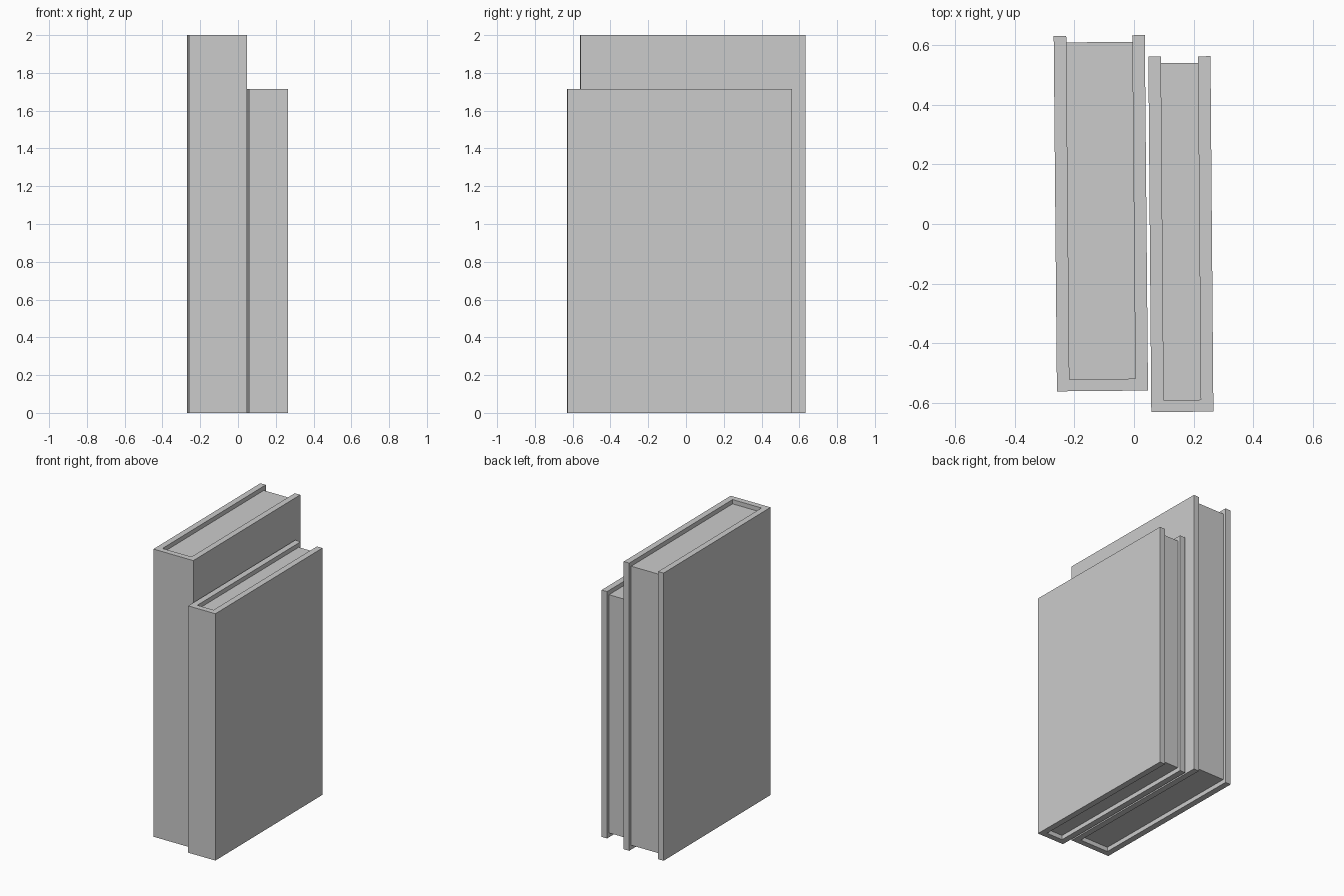
import bpy, bmesh, math

if "Cube" in bpy.data.objects:
    bpy.data.objects.remove(bpy.data.objects["Cube"])

BOARD = 0.042      # cover board thickness
SPINE = 0.04       # spine thickness
INSET = 0.03       # pages set back from top and bottom
FORE_INSET = 0.022 # pages set back from the open edge


def extrude_profile(name, points, z0, z1, centre, angle):
    """Extrude a flat outline upwards into a closed solid."""
    bm = bmesh.new()
    face = bm.faces.new([bm.verts.new((x, y, z0)) for x, y in points])
    res = bmesh.ops.extrude_face_region(bm, geom=[face])
    top = [g for g in res["geom"] if isinstance(g, bmesh.types.BMVert)]
    bmesh.ops.translate(bm, verts=top, vec=(0, 0, z1 - z0))
    bmesh.ops.recalc_face_normals(bm, faces=bm.faces)
    mesh = bpy.data.meshes.new(name)
    bm.to_mesh(mesh)
    bm.free()
    ob = bpy.data.objects.new(name, mesh)
    ob.location = (centre[0], centre[1], 0)
    ob.rotation_euler.z = angle
    bpy.context.collection.objects.link(ob)
    return ob


def book(name, width, depth, height, centre, degrees):
    w, d = width / 2, depth / 2
    wi, front = w - BOARD, -d + SPINE
    angle = math.radians(degrees)
    # U-shaped cover: spine at the front, boards either side
    cover = [(-w, -d), (w, -d), (w, d), (wi, d),
             (wi, front), (-wi, front), (-wi, d), (-w, d)]
    extrude_profile(name + "_cover", cover, 0, height, centre, angle)
    # page block
    back = d - FORE_INSET
    pages = [(-wi, front), (wi, front), (wi, back), (-wi, back)]
    extrude_profile(name + "_pages", pages, INSET, height - INSET, centre, angle)


book("tall_book", 0.305, 1.19, 2.0, (-0.111, 0.036), 0.52)
book("short_book", 0.208, 1.19, 1.716, (0.157, -0.034), 0.47)
